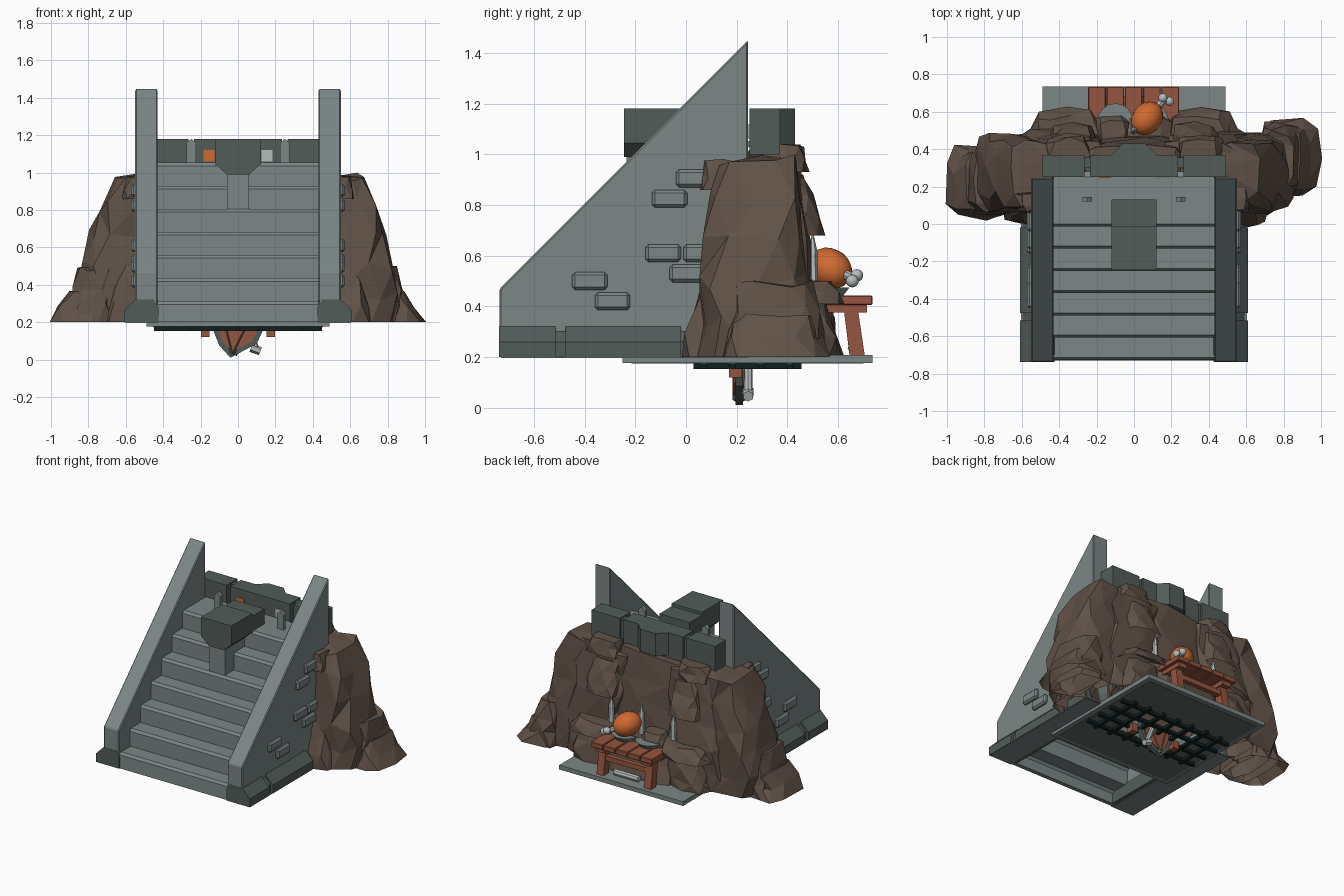
import bpy, bmesh, math, random
from mathutils import Vector

if "Cube" in bpy.data.objects:
    bpy.data.objects.remove(bpy.data.objects["Cube"], do_unlink=True)


def material(name, rgb):
    m = bpy.data.materials.new(name)
    m.use_nodes = True
    m.diffuse_color = (*rgb, 1)
    m.node_tree.nodes["Principled BSDF"].inputs["Base Color"].default_value = (*rgb, 1)
    return m


STONE = material("light stone", (0.2, 0.24, 0.24))
DARK = material("dark stone", (0.085, 0.108, 0.102))
UNDER = material("underside stone", (0.125, 0.14, 0.14))
ROCK = material("brown rock", (0.118, 0.083, 0.063))
WOOD = material("red wood", (0.3, 0.09, 0.05))
MEAT = material("roast orange", (0.62, 0.14, 0.03))
IRON = material("black iron", (0.005, 0.014, 0.014))
BONE = material("pale bone", (0.46, 0.5, 0.5))


def finish(name, bm, mat, bevel=0, smooth=False):
    bmesh.ops.recalc_face_normals(bm, faces=bm.faces)
    me = bpy.data.meshes.new(name)
    bm.to_mesh(me)
    bm.free()
    me.materials.append(mat)
    if smooth:
        me.shade_smooth()
    ob = bpy.data.objects.new(name, me)
    bpy.context.collection.objects.link(ob)
    if bevel:
        mod = ob.modifiers.new("Bevel", "BEVEL")
        mod.width, mod.segments = bevel, 1
    return ob


def prism(name, pts, axis, a, b, mat, bevel=0):
    """Extrude a 2D profile along one axis from a to b."""
    bm = bmesh.new()
    def place(p, d):
        return {"x": (d, *p), "y": (p[0], d, p[1]), "z": (*p, d)}[axis]
    face = bm.faces.new([bm.verts.new(place(p, a)) for p in pts])
    geo = bmesh.ops.extrude_face_region(bm, geom=[face])["geom"]
    offset = Vector(place((0, 0), b - a))
    bmesh.ops.translate(bm, vec=offset, verts=[v for v in geo if isinstance(v, bmesh.types.BMVert)])
    return finish(name, bm, mat, bevel)


def box(name, x, y, z, mat, bevel=0):
    return prism(name, [(x[0], y[0]), (x[1], y[0]), (x[1], y[1]), (x[0], y[1])], "z", *z, mat, bevel)


def rod(name, p, q, r1, r2, mat, sides=8):
    p, q = Vector(p), Vector(q)
    bm = bmesh.new()
    bmesh.ops.create_cone(bm, cap_ends=True, segments=sides, radius1=r1, radius2=r2, depth=(q - p).length)
    ob = finish(name, bm, mat)
    ob.location = (p + q) / 2
    ob.rotation_euler = (q - p).to_track_quat("Z", "Y").to_euler()


def ball(name, centre, size, mat, direction=(0, 0, 1)):
    bm = bmesh.new()
    bmesh.ops.create_uvsphere(bm, u_segments=14, v_segments=9, radius=1)
    ob = finish(name, bm, mat, smooth=True)
    ob.location, ob.scale = centre, size
    ob.rotation_euler = Vector(direction).to_track_quat("Z", "Y").to_euler()


def rock(name, base, top, z0, z1, seed, rings=5, sides=9, power=1.2):
    """Craggy boulder, open underneath, lofted between two (x0, x1, y0, y1) rectangles."""
    rng = random.Random(seed)
    bm = bmesh.new()
    loops = []
    for r in range(rings):
        t = r / (rings - 1)
        x0, x1, y0, y1 = [b + (c - b) * t ** power for b, c in zip(base, top)]
        loop = []
        for i in range(sides):
            a = math.tau * (i + 0.4 * (r % 2)) / sides
            k = rng.uniform(0.86, 1.08)
            c, s = [math.copysign(abs(v) ** 0.6, v) * k / 2 for v in (math.cos(a), math.sin(a))]
            dz = 0 if r == 0 else rng.uniform(-0.4, 0.1) * (z1 - z0) / rings
            loop.append(bm.verts.new(((x0 + x1) / 2 + c * (x1 - x0), (y0 + y1) / 2 + s * (y1 - y0),
                                      z0 + (z1 - z0) * t + dz)))
        loops.append(loop)
    for lo, hi in zip(loops, loops[1:]):
        for i in range(sides):
            j = (i + 1) % sides
            bm.faces.new((lo[i], lo[j], hi[j], hi[i]))
    bm.faces.new(loops[-1])
    bmesh.ops.triangulate(bm, faces=bm.faces)
    finish(name, bm, ROCK)


# Staircase shell, open underneath
run, rise = 0.119, 0.1235
steps = [(-0.73, 0.2)]
for i in range(7):
    y, z = -0.73 + run * i, 0.312 + rise * i
    steps += [(y + 0.003, z - 0.017), (y + 0.017, z), (y + run + 0.003, z)]
steps[-1] = (0.25, steps[-1][1])
under = [(y + 0.03, z - 0.025) for y, z in steps[1:]]
prism("staircase", steps + under[::-1] + [(-0.7, 0.2)], "x", -0.43, 0.43, STONE)

# Sloped side walls with plinths and raised bricks
wall = [(-0.735, 0.2), (-0.735, 0.47), (0.245, 1.45), (0.245, 0.2)]
bricks = [(-0.38, 0.5), (-0.29, 0.42), (-0.09, 0.61), (-0.065, 0.825), (0.03, 0.905), (0.06, 0.61), (0.005, 0.53)]
for s, side in ((1, "left"), (-1, "right")):
    prism(side + "_wall", wall, "x", s * 0.43, s * 0.55, STONE, 0.006)
    plinth = [(s * x, z) for x, z in ((0.425, 0.2), (0.61, 0.2), (0.61, 0.26), (0.55, 0.32), (0.45, 0.32), (0.425, 0.28))]
    for k, (a, b) in enumerate(((-0.737, -0.515), (-0.475, -0.02), (0.02, 0.245))):
        prism(f"{side}_plinth_{k}", plinth, "y", a, b, DARK)
    inner = [(x - s * 0.02, z) for x, z in plinth]
    prism(side + "_plinth_core", inner, "y", -0.7, 0.24, DARK)
    box(side + "_plinth_sole", sorted((s * 0.43, s * 0.605)), (-0.73, 0.24), (0.197, 0.202), STONE)
    for k, (y, z) in enumerate(bricks):
        box(f"{side}_brick_{k}", sorted((s * 0.53, s * 0.572)), (y - 0.07, y + 0.07), (z - 0.035, z + 0.035), STONE, 0.012)

# Central keystone block and its pillar
key = [(-0.12, 1.18), (0.12, 1.18), (0.12, 1.045), (0.06, 0.99), (-0.06, 0.99), (-0.12, 1.045)]
prism("keystone", key, "y", -0.245, -0.01, DARK)
prism("keystone_rear", [(x, z - 0.02) for x, z in key], "y", -0.01, 0.13, DARK)
box("keystone_pillar", (-0.06, 0.06), (-0.235, 0.02), (0.79, 1.0), STONE)

# Back beam with grooves and centre bulge, small pegs and plates on the landing
for k, (a, b) in enumerate(((-0.49, -0.265), (-0.235, 0.235), (0.265, 0.49))):
    box(f"beam_{k}", (a, b), (0.25, 0.37), (1.0, 1.18), DARK)
box("beam_core", (-0.47, 0.47), (0.3, 0.355), (1.01, 1.17), DARK)
prism("beam_bulge", [(-0.13, 0.36), (0.13, 0.36), (0.06, 0.43), (-0.06, 0.43)], "z", 1.02, 1.18, DARK)
for s in (1, -1):
    peg = [(s * 0.25 + dx, z) for dx, z in ((-0.025, 1.05), (0.025, 1.05), (0.025, 1.16), (0, 1.18), (-0.025, 1.16))]
    prism("landing_peg", peg, "y", 0.12, 0.145, STONE)
    box("landing_plate", (s * 0.155 - 0.03, s * 0.155 + 0.03), (0.246, 0.25), (1.06, 1.12), BONE if s > 0 else MEAT)

# Rock mass round the sides and back
for s, side in ((1, "left"), (-1, "right")):
    def m(x0, x1, y0, y1):
        return (*sorted((s * x0, s * x1)), y0, y1)
    dy = 0.0 if s > 0 else -0.13
    rock(side + "_crag", m(0.4, 0.86, 0.05, 0.5), m(0.42, 0.67, 0.1, 0.44), 0.2, 1.0, 5 + s, 6, 9, 2.6)
    rock(side + "_front_boulder", m(0.5, 0.72, -0.01, 0.24), m(0.5, 0.62, 0.06, 0.2), 0.2, 0.52, 14 + s, 4, 8, 2)
    rock(side + "_front_knob", m(0.5, 0.63, 0.05, 0.24), m(0.5, 0.6, 0.07, 0.22), 0.86, 0.98, 17 + s, 3, 7)
    rock(side + "_wing", m(0.66, 0.92, 0.15 + dy, 0.55 + dy), m(0.66, 0.86, 0.19 + dy, 0.5 + dy), 0.2, 0.5, 23 + s, 4, 9)
    rock(side + "_wing_foot", m(0.68, 1.01, 0.14 + dy, 0.56 + dy), m(0.7, 0.9, 0.2 + dy, 0.52 + dy), 0.2, 0.37, 33 + s, 3, 9)
    rock(side + "_back_crag", m(0.16, 0.64, 0.22, 0.52), m(0.14, 0.55, 0.24, 0.45), 0.2, 0.99, 43 + s, 6, 9, 2)
    rock(side + "_back_boulder", m(0.22, 0.54, 0.34, 0.6), m(0.22, 0.48, 0.36, 0.56), 0.2, 0.44, 53 + s, 4, 8, 2)
    rock(side + "_back_shelf", m(0.17, 0.55, 0.35, 0.63), m(0.18, 0.5, 0.36, 0.59), 0.41, 0.5, 55 + s, 3, 8)
    rock(side + "_outcrop", m(0.2, 0.46, 0.3, 0.55), m(0.2, 0.42, 0.3, 0.47), 0.68, 0.92, 57 + s, 4, 8)
    rock(side + "_ledge", m(0.22, 0.5, 0.26, 0.48), m(0.24, 0.45, 0.28, 0.46), 0.93, 1.04, 63 + s, 3, 8)
rock("centre_crag", (-0.32, 0.32, 0.24, 0.51), (-0.3, 0.3, 0.24, 0.42), 0.2, 1.02, 71, 6, 10)
rock("centre_shelf", (-0.3, 0.3, 0.36, 0.62), (-0.28, 0.28, 0.38, 0.57), 0.2, 0.49, 82, 3, 10)
rock("dish_rock", (-0.22, -0.02, 0.42, 0.59), (-0.18, -0.04, 0.42, 0.56), 0.45, 0.53, 85, 3, 7)

# Floor slab with an opening, a darker panel below and an iron grate
def frame(name, x, y0, y1, z, mat):
    for k, (a, b, c, d) in enumerate(((-x, x, y0, 0.1), (-x, x, 0.38, y1), (-x, -0.24, 0.1, 0.38), (0.24, x, 0.1, 0.38))):
        box(f"{name}_{k}", (a, b), (c, d), z, mat)

frame("floor_slab", 0.49, -0.25, 0.735, (0.177, 0.208), STONE)
frame("floor_underside", 0.455, -0.215, 0.7, (0.174, 0.179), UNDER)
for i in range(4):
    y = 0.07 + 0.113 * i
    box(f"grate_long_bar_{i}", (-0.45, 0.45), (y - 0.012, y + 0.012), (0.153, 0.176), IRON)
for i in range(7):
    x = -0.36 + 0.12 * i
    box(f"grate_cross_bar_{i}", (x - 0.012, x + 0.012), (0.03, 0.455), (0.153, 0.175), IRON)
for s in (1, -1):
    box("hanging_post", (s * 0.175 - 0.023, s * 0.175 + 0.023), (0.17, 0.22), (0.12, 0.178), WOOD)

# Hanging shield and bone poking through the grate
def shield(k):
    edge = [(0.13, 0.22), (0.13, 0.15), (0.1, 0.085), (-0.04, 0.01), (-0.1, 0.075), (-0.13, 0.15), (-0.13, 0.22)]
    return [(x * k, 0.14 + (z - 0.14) * k) for x, z in edge]

prism("shield_rim", shield(1), "y", 0.195, 0.225, DARK)
prism("shield_face", shield(0.76), "y", 0.188, 0.232, WOOD)
for x in (-0.07, 0.05):
    rod("shield_strap", (-0.03, 0.21, 0.03), (x, 0.21, 0.19), 0.026, 0.026, DARK, 4)
rod("hanging_bone", (0.04, 0.245, 0.2), (0.095, 0.245, 0.06), 0.018, 0.018, BONE)
rod("hanging_bone_end", (0.07, 0.245, 0.065), (0.12, 0.245, 0.045), 0.025, 0.022, BONE, 6)

# Wooden table
for i in range(5):
    x = -0.245 + 0.098 * i
    box(f"table_plank_{i}", (x, x + 0.094), (0.53, 0.735), (0.405, 0.442), WOOD, 0.004)
for s in (1, -1):
    leg = [(0.62, 0.41), (0.675, 0.41), (0.705, 0.208), (0.645, 0.208)]
    prism("table_leg", leg, "x", s * 0.16, s * 0.215, WOOD)
    box("table_side_rail", sorted((s * 0.15, s * 0.22)), (0.53, 0.715), (0.375, 0.406), WOOD)
box("table_stretcher", (-0.18, 0.18), (0.65, 0.685), (0.31, 0.345), WOOD)
rod("floor_bone", (-0.09, 0.66, 0.235), (0.1, 0.66, 0.235), 0.022, 0.022, BONE)

# Roast, dishes and spikes
for x in (-0.1, 0.09):
    rod("dish", (x, 0.55, 0.442), (x, 0.55, 0.475), 0.07, 0.095, STONE, 16)
ball("roast", (0.07, 0.565, 0.55), (0.08, 0.08, 0.098), MEAT, (0.55, 0.7, -0.35))
rod("roast_bone", (0.1, 0.61, 0.535), (0.165, 0.665, 0.51), 0.02, 0.018, BONE)
for dx, dz in ((-0.018, 0.012), (0.018, -0.01)):
    ball("roast_bone_knob", (0.172 + dx, 0.665 - dx / 2, 0.51 + dz), (0.025, 0.025, 0.025), BONE)
for x, z in ((0.24, 0.5), (0.0, 0.44), (-0.25, 0.5)):
    rod("spike_shaft", (x, 0.5, z), (x, 0.5, 0.61), 0.022, 0.018, BONE, 6)
    rod("spike_tip", (x, 0.5, 0.61), (x, 0.5, 0.69), 0.02, 0.002, BONE, 6)
